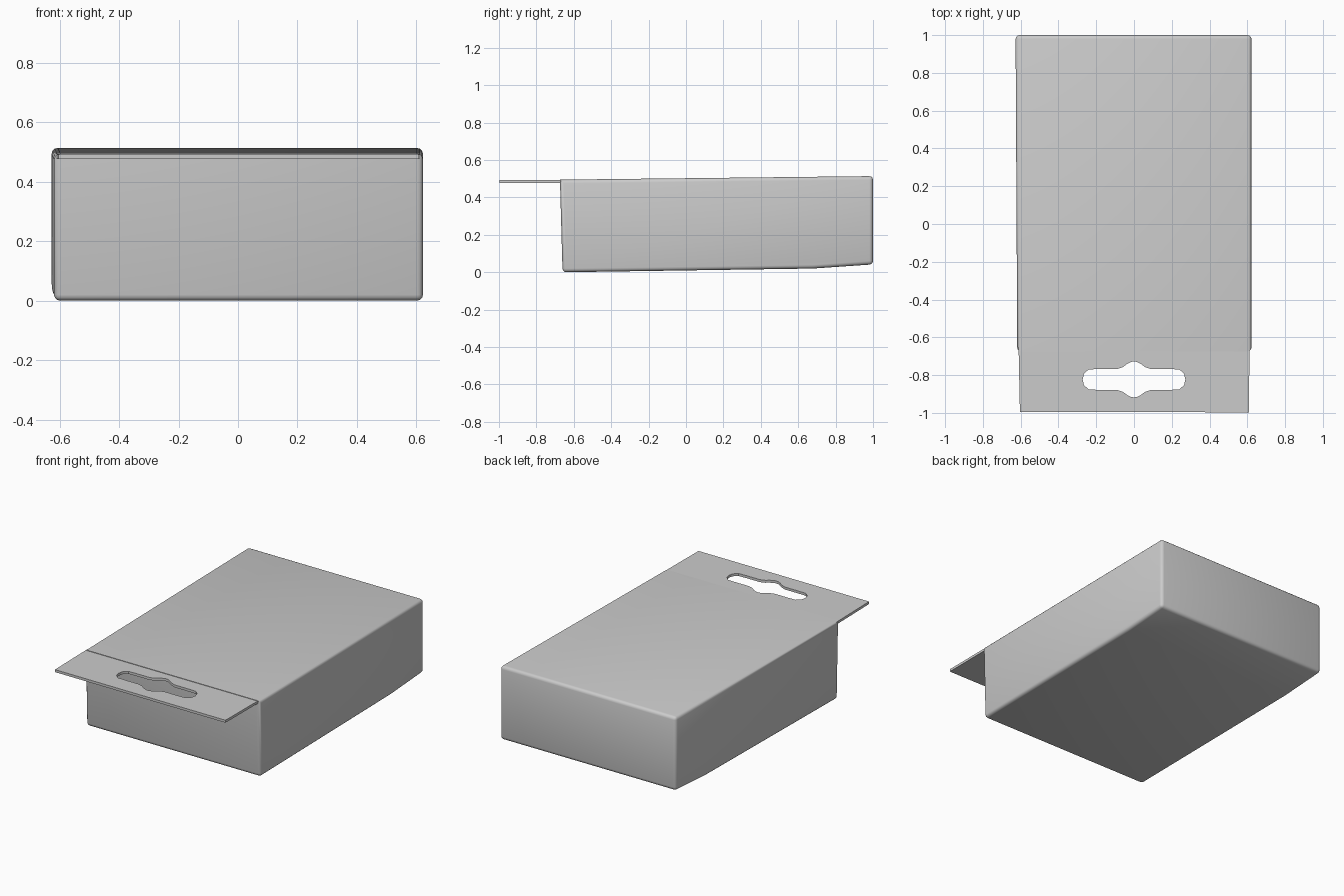
import bpy, bmesh

if "Cube" in bpy.data.objects:
    bpy.data.objects.remove(bpy.data.objects["Cube"])

# Carton body: side profile (y, z) spanned across x
profile = [(-0.66, 0.0), (0.68, 0.02), (1.0, 0.042), (1.0, 0.514), (-0.674, 0.495)]


def half_width(y, side):
    # the carton is very slightly wider at the back left
    return -0.618 - 0.009 * (y + 0.67) / 1.67 if side < 0 else 0.622


bm = bmesh.new()
left, right = [[bm.verts.new((half_width(y, s), y, z)) for y, z in profile] for s in (-1, 1)]
bm.faces.new(left)
bm.faces.new(right[::-1])
n = len(profile)
for i in range(n):
    j = (i + 1) % n
    bm.faces.new((left[j], left[i], right[i], right[j]))
bmesh.ops.recalc_face_normals(bm, faces=bm.faces[:])
bm.normal_update()

# Soften every corner edge except the one the hanging tab continues from
edges = [e for e in bm.edges
         if e.calc_face_angle() > 0.5
         and not all(v.co.z > 0.4 and v.co.y < 0 for v in e.verts)]
bmesh.ops.bevel(bm, geom=edges, offset=0.02, segments=3, profile=0.5, affect='EDGES')
mesh = bpy.data.meshes.new("carton_body")
bm.to_mesh(mesh)
bm.free()
body = bpy.data.objects.new("carton_body", mesh)
bpy.context.collection.objects.link(body)

# Hanging tab: filled flat curve with a hanger slot
quarter = [(0.272, 0.0), (0.265, 0.03), (0.24, 0.053), (0.19, 0.055), (0.09, 0.055),
           (0.06, 0.065), (0.035, 0.083), (0.015, 0.093), (0.0, 0.095)]
upper = quarter + [(-x, y) for x, y in quarter[-2::-1]]
slot = [(x, y - 0.823) for x, y in upper + [(x, -y) for x, y in upper[-2:0:-1]]]
outline = [(-0.604, -0.995), (0.609, -0.997), (0.611, -0.655), (-0.611, -0.655)]

curve = bpy.data.curves.new("hanging_tab", 'CURVE')
curve.dimensions = '2D'
curve.fill_mode = 'BOTH'
curve.extrude = 0.008
for pts in (outline, slot):
    spline = curve.splines.new('POLY')
    spline.points.add(len(pts) - 1)
    for p, (x, y) in zip(spline.points, pts):
        p.co = (x, y, 0, 1)
    spline.use_cyclic_u = True
tab = bpy.data.objects.new("hanging_tab", curve)
tab.location.z = 0.484
bpy.context.collection.objects.link(tab)

bpy.ops.object.select_all(action='DESELECT')
tab.select_set(True)
bpy.context.view_layer.objects.active = tab
bpy.ops.object.convert(target='MESH')

# Smooth shading with crisp folds
body.select_set(True)
bpy.ops.object.shade_smooth_by_angle(angle=0.6)
